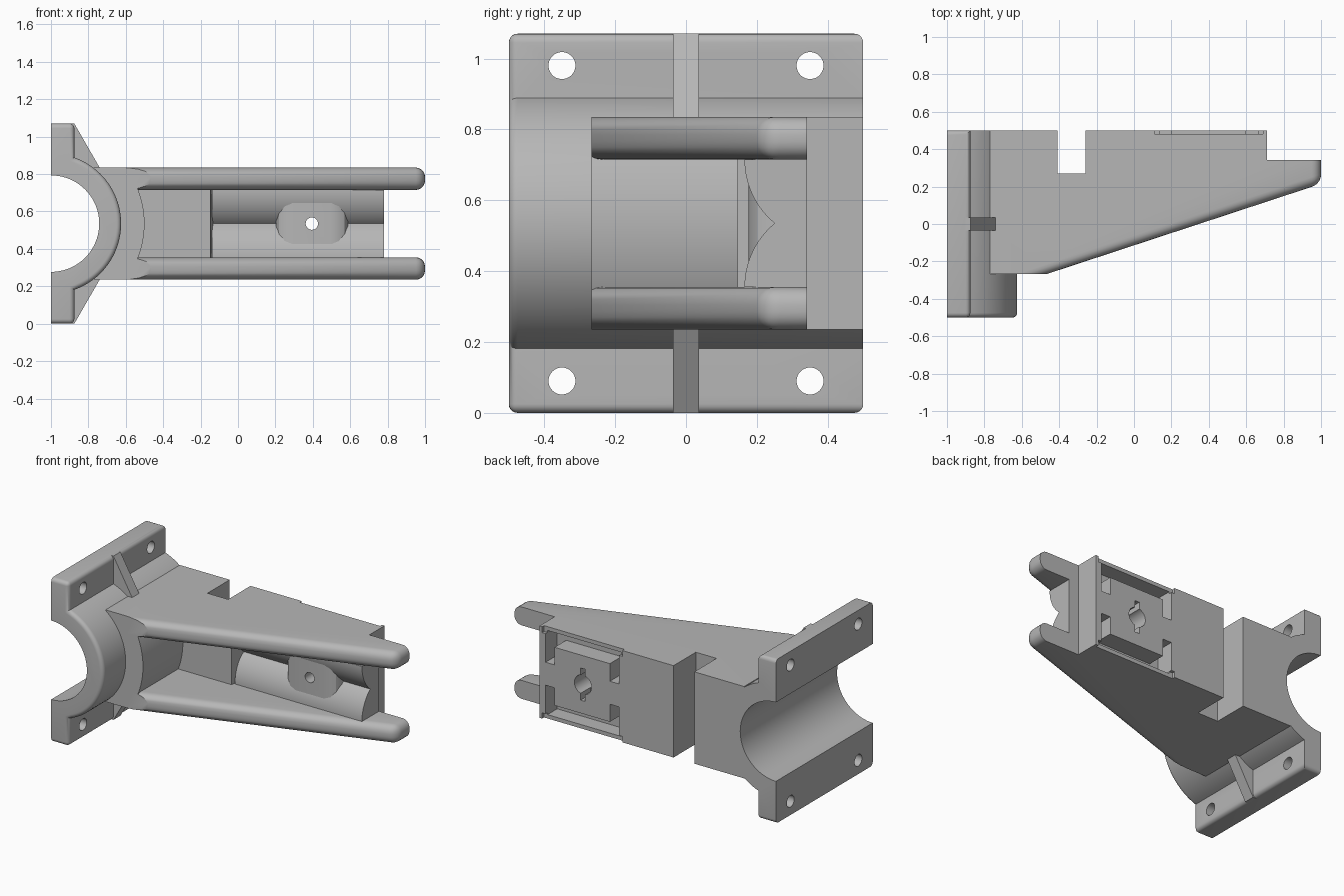
import bpy, bmesh, math
from mathutils import Vector

if "Cube" in bpy.data.objects:
    bpy.data.objects.remove(bpy.data.objects["Cube"])

MID = 0.535          # height of the symmetry plane
grey = bpy.data.materials.new("plain_grey")
grey.use_nodes = True
COLOUR = (0.47, 0.47, 0.47, 1)
grey.diffuse_color = COLOUR
grey.node_tree.nodes["Principled BSDF"].inputs["Base Color"].default_value = COLOUR


def prism(name, points, axis, lo, hi, round_edge=None, radius=0.0):
    """Extrude a 2D outline along an axis; optionally round chosen edges."""
    place = {"x": lambda a, b, c: (c, a, b),
             "y": lambda a, b, c: (a, c, b),
             "z": lambda a, b, c: (a, b, c)}[axis]
    bm = bmesh.new()
    rings = [[bm.verts.new(place(a, b, c)) for a, b in points] for c in (lo, hi)]
    n = len(points)
    bm.faces.new(rings[0])
    bm.faces.new(rings[1])
    for i in range(n):
        j = (i + 1) % n
        bm.faces.new((rings[0][i], rings[0][j], rings[1][j], rings[1][i]))
    bmesh.ops.recalc_face_normals(bm, faces=bm.faces)
    if round_edge:
        edges = [e for e in bm.edges
                 if round_edge((e.verts[0].co + e.verts[1].co) / 2)]
        bmesh.ops.bevel(bm, geom=edges, offset=radius, segments=5,
                        profile=0.5, affect="EDGES", clamp_overlap=True)
        bmesh.ops.recalc_face_normals(bm, faces=bm.faces)
    mesh = bpy.data.meshes.new(name)
    bm.to_mesh(mesh)
    bm.free()
    mesh.materials.append(grey)
    obj = bpy.data.objects.new(name, mesh)
    bpy.context.collection.objects.link(obj)
    return obj


def arc(cx, cy, r, start, end, steps=40):
    angles = [math.radians(start + (end - start) * i / steps) for i in range(steps + 1)]
    return [(cx + r * math.cos(a), cy + r * math.sin(a)) for a in angles]


def disc(cx, cy, r):
    return arc(cx, cy, r, 0, 352.5, 47)


def box(name, x, y, z):
    return prism(name, [(x[0], y[0]), (x[1], y[0]), (x[1], y[1]), (x[0], y[1])], "z", *z)


def both(lo, hi):
    """A height range given from the middle, and its mirror image."""
    return [(MID + lo, MID + hi), (MID - hi, MID - lo)]


def carve(obj, cutters, operation="DIFFERENCE"):
    bpy.context.view_layer.objects.active = obj
    for cutter in cutters:
        mod = obj.modifiers.new("carve", "BOOLEAN")
        mod.operation = operation
        mod.solver = "EXACT"
        mod.object = cutter
        bpy.ops.object.modifier_apply(modifier=mod.name)


# Clamp: flange and half ring in one outline
OUTER, BORE, FACE = 0.375, 0.258, -0.875
sweep = math.degrees(math.acos((FACE + 1) / OUTER))
outline = ([(-1, 0), (FACE, 0)] + arc(-1, MID, OUTER, -sweep, sweep)
           + [(FACE, 2 * MID), (-1, 2 * MID)] + arc(-1, MID, BORE, 90, -90))


def clamp_edge(m):
    end = abs(m.z - MID) > MID - 0.01
    front = m.y < -0.49 and m.x > -0.99 and math.hypot(m.x + 1, m.z - MID) > 0.3
    return front or (end and m.x > -0.95)


clamp = prism("clamp", outline, "y", -0.5, 0.5, clamp_edge, 0.025)
bolt_cutters = [prism("bolt_cutter", disc(y, z, 0.038), "x", -1.1, -0.8)
                for y in (-0.35, 0.35) for z in (MID - 0.445, MID + 0.445)]
carve(clamp, bolt_cutters)

# Ribs bracing the flange
for s, side in ((1, "upper"), (-1, "lower")):
    prism(side + "_rib", [(x, MID + s * h) for x, h in
          ((-0.9, MID), (FACE, MID), (-0.74, 0.3), (-0.76, 0.27), (-0.9, 0.3))],
          "y", -0.036, 0.036)

# Side walls with rounded sloping front edges
back = [(0.71, 0.342), (0.71, 0.5), (-0.26, 0.5), (-0.26, 0.27), (-0.41, 0.27), (-0.41, 0.5)]
wall = [(-0.77, -0.267), (-0.465, -0.267), (1, 0.215), (1, 0.342)] + back + [(-0.77, 0.5)]


def wall_edge(m):
    slope_y = -0.267 + (m.x + 0.465) * 0.329
    return m.x > -0.4 and (abs(m.y - slope_y) < 0.01 or (m.x > 0.99 and m.y < 0.33))


walls = [prism(side + "_wall", wall, "z", *span, wall_edge, 0.05)
         for side, span in zip(("upper", "lower"), both(0.18, 0.3))]

# Root block with a round face behind the clamp
ring = lambda r: arc(-1, MID, r, -37, 37)
root = prism("root_block", ring(0.32) + ring(0.5)[::-1], "y", -0.267, 0.3)
carve(root, [box("trim", (-1, 0), (-0.5, 0.5), (MID - 0.19, MID + 0.19))], "INTERSECT")
trim = bpy.data.objects["trim"]

# Core between the walls
core = prism("core", [(-0.77, 0.145), (-0.148, 0.145), (-0.13, 0.27), (0.78, 0.27),
                      (0.78, 0.342)] + back + [(-0.77, 0.5)],
             "z", MID - 0.185, MID + 0.185)
bore_cutter = prism("bore_cutter", disc(-1, MID, 0.3), "y", -0.7, 0.7)
carve(core, [bore_cutter])

# Two rounded floor humps meeting in a valley
R = 0.233
upper = arc(0.165 + R, MID + 0.18, R, 180, 230.6, 16)
lower = [(y, 2 * MID - z) for y, z in upper][::-1]
humps = prism("floor_humps", upper + lower[1:] + [(0.3, MID - 0.18), (0.3, MID + 0.18)],
              "x", -0.138, 0.78)

# Oblong boss in the valley
boss = prism("boss", [(0.2, 0.27), (0.203, 0.235), (0.22, 0.2), (0.25, 0.182), (0.29, 0.176),
                      (0.5, 0.176), (0.54, 0.182), (0.57, 0.2), (0.587, 0.235), (0.59, 0.27)],
             "z", MID - 0.12, MID + 0.12)

# Rear recess: shallow lips, slots around a block, and a keyed hole
HX = 0.395
recess = [box("lip_cutter", (0.11, 0.69), (0.48, 0.6), z) for z in both(0.262, 0.4)]
recess += [box("slot_cutter", (0.135, 0.665), (0.38, 0.6), z) for z in both(0.19, 0.275)]
recess += [box("notch_cutter", x, (0.38, 0.6), z)
           for x in ((0.135, 0.2), (0.6, 0.665)) for z in both(0.075, 0.2)]
key_cutters = [prism("socket_cutter", disc(HX, MID, 0.062), "y", 0.36, 0.6),
               box("key_cutter", (HX - 0.016, HX + 0.016), (0.4, 0.6), (MID - 0.105, MID + 0.105))]
pin_cutter = prism("pin_cutter", disc(HX, MID, 0.033), "y", 0, 0.6)
for obj in walls:
    carve(obj, recess)
carve(core, recess + key_cutters + [pin_cutter])
carve(humps, [pin_cutter])
carve(boss, [pin_cutter])

# Remove the cutters and shade the finished parts
for cutter in bolt_cutters + recess + key_cutters + [pin_cutter, bore_cutter, trim]:
    bpy.data.objects.remove(cutter)
for obj in [o for o in bpy.context.collection.objects if o.type == "MESH"]:
    bpy.ops.object.select_all(action="DESELECT")
    obj.select_set(True)
    bpy.context.view_layer.objects.active = obj
    bpy.ops.object.shade_smooth_by_angle(angle=math.radians(30))
